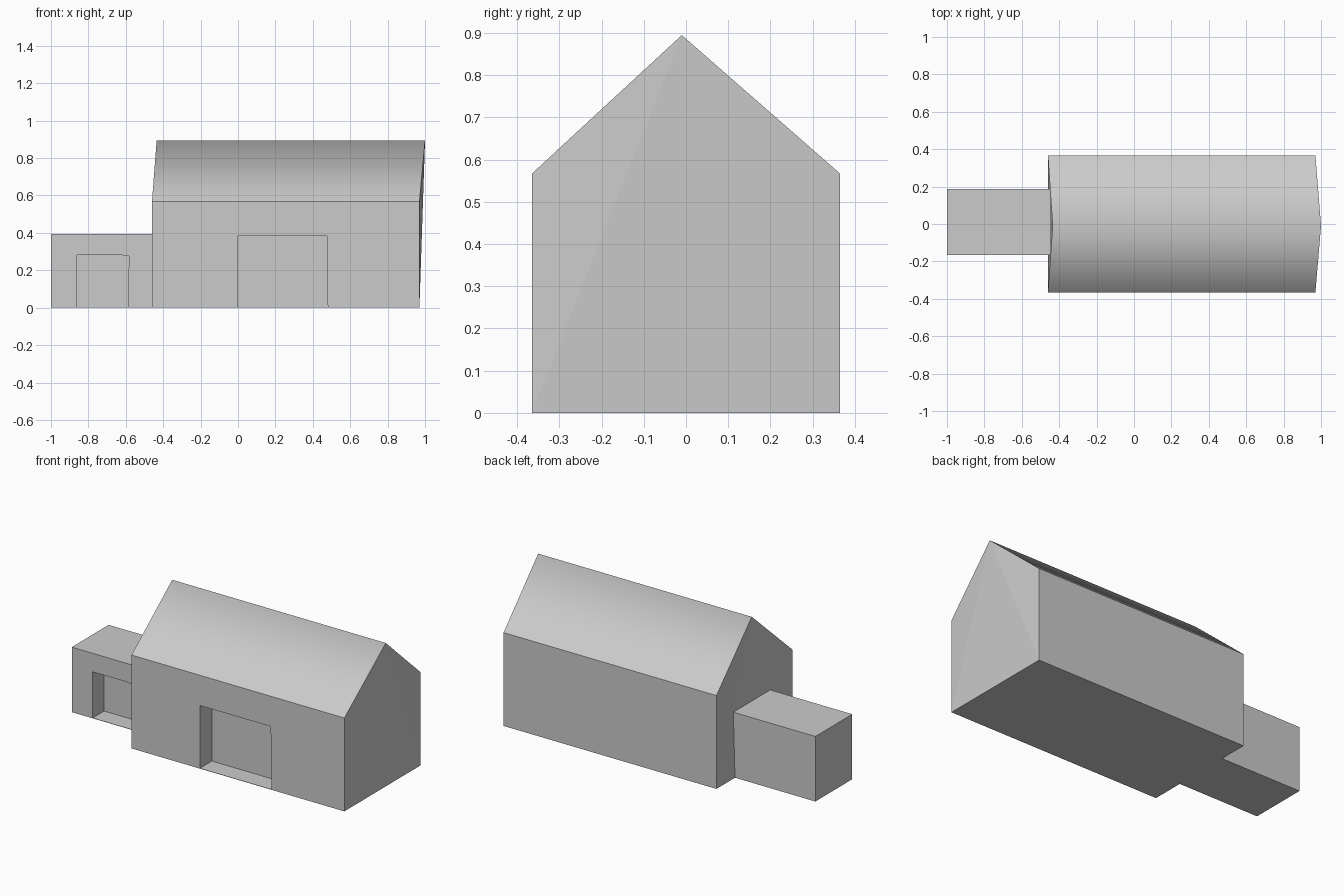
import bpy
import bmesh
from mathutils import Vector

if "Cube" in bpy.data.objects:
    bpy.data.objects.remove(bpy.data.objects["Cube"], do_unlink=True)

# One plain grey for the whole building
grey = bpy.data.materials.new("plain grey")
grey.use_nodes = True
colour = (0.6, 0.6, 0.6, 1)
grey.diffuse_color = colour
grey.node_tree.nodes["Principled BSDF"].inputs["Base Color"].default_value = colour


def finish(name, bm):
    bmesh.ops.recalc_face_normals(bm, faces=bm.faces)
    mesh = bpy.data.meshes.new(name)
    bm.to_mesh(mesh)
    bm.free()
    mesh.materials.append(grey)
    obj = bpy.data.objects.new(name, mesh)
    bpy.context.scene.collection.objects.link(obj)
    return obj


def prism(name, outline, y0, y1):
    """Extrude an outline of (x, z) points from y0 to y1."""
    bm = bmesh.new()
    face = bm.faces.new([bm.verts.new((x, y0, z)) for x, z in outline])
    ext = bmesh.ops.extrude_face_region(bm, geom=[face])["geom"]
    moved = [v for v in ext if isinstance(v, bmesh.types.BMVert)]
    bmesh.ops.translate(bm, verts=moved, vec=Vector((0, y1 - y0, 0)))
    return finish(name, bm)


def cut_doorway(wall, outline, front, depth):
    """Sink a doorway into the front wall, leaving a thin threshold."""
    cutter = prism(wall.name + "_doorway_cutter", outline, front - 0.1, front + depth)
    cutter.hide_render = True
    mod = wall.modifiers.new("doorway", 'BOOLEAN')
    mod.operation = 'DIFFERENCE'
    mod.solver = 'EXACT'
    mod.object = cutter
    bpy.context.view_layer.objects.active = wall
    bpy.ops.object.modifier_apply(modifier=mod.name)
    bpy.data.objects.remove(cutter, do_unlink=True)


# Main hall: pentagon ends whose ridge is shifted slightly along x
HALF, EAVE, RIDGE, RIDGE_Y = 0.365, 0.567, 0.895, -0.01
bm = bmesh.new()
ends = []
for wall_x, ridge_x in ((-0.46, -0.435), (0.97, 1.0)):
    ring = [bm.verts.new(p) for p in (
        (wall_x, -HALF, 0), (wall_x, -HALF, EAVE), (ridge_x, RIDGE_Y, RIDGE),
        (wall_x, HALF, EAVE), (wall_x, HALF, 0))]
    ends.append(ring)
    # Gable as a fan from the ridge
    for a, b in ((0, 1), (3, 4), (4, 0)):
        bm.faces.new((ring[a], ring[b], ring[2]))
for i in range(5):
    j = (i + 1) % 5
    side = bm.faces.new((ends[0][i], ends[0][j], ends[1][j], ends[1][i]))
    side.smooth = i in (1, 2)      # the two roof slopes blend over the ridge
main_hall = finish("main_hall", bm)
cut_doorway(main_hall, [(0, 0.002), (0.48, 0.002), (0.475, 0.383), (0, 0.383)],
            -HALF, 0.115)

# Flat-roofed side annex, running just into the hall's gable
annex = prism("side_annex", [(-1, 0), (-0.44, 0), (-0.44, 0.395), (-1, 0.395)],
              -0.167, 0.187)
cut_doorway(annex, [(-0.86, 0.002), (-0.588, 0.002), (-0.583, 0.276),
                    (-0.63, 0.282), (-0.86, 0.282)], -0.167, 0.11)
